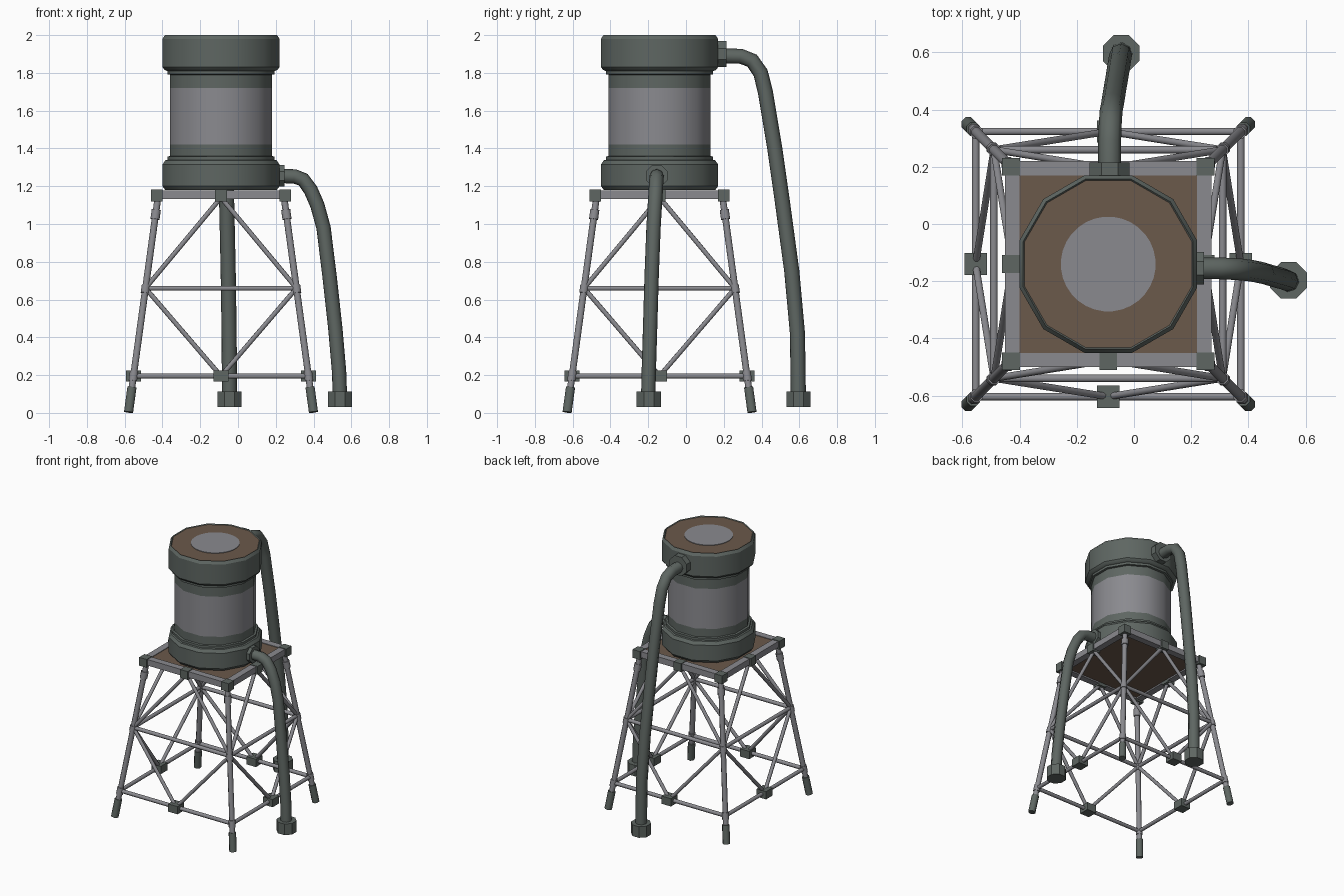
import bpy, bmesh, math
from mathutils import Vector, Matrix

if "Cube" in bpy.data.objects:
    bpy.data.objects.remove(bpy.data.objects["Cube"])

CX, CY = -0.09, -0.14          # tower axis


def mat(name, c):
    m = bpy.data.materials.new(name)
    m.diffuse_color = (*c, 1)
    m.use_nodes = True
    m.node_tree.nodes["Principled BSDF"].inputs["Base Color"].default_value = m.diffuse_color
    return m


DARK = mat("dark green grey", (0.112, 0.133, 0.122))
GREY = mat("light grey", (0.255, 0.255, 0.275))
BROWN = mat("rust brown", (0.145, 0.100, 0.070))


def finish(name, bm, mats, smooth=None):
    bmesh.ops.recalc_face_normals(bm, faces=bm.faces)
    me = bpy.data.meshes.new(name)
    bm.to_mesh(me)
    bm.free()
    for m in mats:
        me.materials.append(m)
    ob = bpy.data.objects.new(name, me)
    bpy.context.collection.objects.link(ob)
    if smooth:
        me.shade_smooth()
        bpy.ops.object.select_all(action='DESELECT')
        ob.select_set(True)
        bpy.context.view_layer.objects.active = ob
        bpy.ops.object.shade_smooth_by_angle(angle=math.radians(smooth))
    return ob


def add_box(bm, c, s):
    bmesh.ops.create_cube(bm, size=1, matrix=Matrix.Translation(c) @ Matrix.Diagonal((*s, 1)))


def add_rod(bm, a, b, r, n=8):
    a, b = Vector(a), Vector(b)
    d = b - a
    q = d.to_track_quat('Z', 'Y').to_matrix().to_4x4()
    bmesh.ops.create_cone(bm, cap_ends=True, segments=n, radius1=r, radius2=r, depth=d.length,
                          matrix=Matrix.Translation((a + b) / 2) @ q @ Matrix.Rotation(math.pi / n, 4, 'Z'))


def lathe(name, profile, mats, rule=None, n=12):
    """Revolve (apothem, z) points, flat sides facing the axes; ends are capped."""
    bm = bmesh.new()
    k = 1 / math.cos(math.pi / n)
    rings = [[bm.verts.new((CX + r * k * math.cos((i + .5) * math.tau / n),
                            CY + r * k * math.sin((i + .5) * math.tau / n), z)) for i in range(n)]
             for r, z in profile]
    for lo, hi in zip(rings, rings[1:]):
        for i in range(n):
            j = (i + 1) % n
            bm.faces.new((lo[i], lo[j], hi[j], hi[i]))
    bm.faces.new(rings[0])
    bm.faces.new(rings[-1])
    bm.normal_update()
    if rule:
        for f in bm.faces:
            f.material_index = rule(f.calc_center_median())
    return finish(name, bm, mats, 32)


# tank: lower ring, body with painted bands, upper ring
lathe("tank_lower_ring", [(.295, 1.18), (.31, 1.20), (.31, 1.315), (.295, 1.337), (.284, 1.34),
                          (.284, 1.357), (.27, 1.36)], [DARK])
lathe("tank_body", [(.27, 1.34), (.27, 1.42), (.27, 1.72), (.27, 1.83)], [DARK, GREY],
      lambda c: int(1.42 < c.z < 1.72))
lathe("tank_upper_ring", [(.27, 1.79), (.284, 1.793), (.284, 1.81), (.298, 1.815), (.31, 1.83),
                          (.31, 1.98), (.297, 2.0), (.292, 1.994)], [DARK, BROWN],
      lambda c: int(c.z > 1.993 and abs(c.x - CX) < .1 and abs(c.y - CY) < .1))
lathe("lid_disc", [(.165, 1.99), (.165, 1.998)], [GREY], n=32)

# platform: deck, edge beams, corner and middle blocks
bm = bmesh.new()
add_box(bm, (CX, CY, 1.158), (.66, .66, .03))
finish("platform_deck", bm, [BROWN])
bm = bmesh.new()
for s in (-1, 1):
    add_box(bm, (CX, CY + s * .335, 1.155), (.70, .05, .045))
    add_box(bm, (CX + s * .335, CY, 1.155), (.05, .62, .045))
finish("platform_beams", bm, [GREY])
bm = bmesh.new()
for sx in (-1, 0, 1):
    for sy in (-1, 0, 1):
        if sx or sy:
            add_box(bm, (CX + sx * .34, CY + sy * .34, 1.151), (.062, .062, .062))
finish("platform_blocks", bm, [DARK])


def off(z):                     # outward distance of a leg at height z
    return .49 - .137 * z


def leg_pt(sx, sy, z):
    return (CX + sx * off(z), CY + sy * off(z), z)


# legs with feet and sleeves
legs, feet, sleeves = bmesh.new(), bmesh.new(), bmesh.new()
for sx in (-1, 1):
    for sy in (-1, 1):
        add_rod(legs, leg_pt(sx, sy, .02), leg_pt(sx, sy, 1.14), .019)
        add_rod(feet, leg_pt(sx, sy, .004), leg_pt(sx, sy, .135), .026)
        add_rod(sleeves, leg_pt(sx, sy, 1.025), leg_pt(sx, sy, 1.075), .026)
        add_rod(sleeves, leg_pt(sx, sy, .635), leg_pt(sx, sy, .675), .024)
        add_rod(sleeves, leg_pt(sx, sy, .17), leg_pt(sx, sy, .22), .024)
finish("legs", legs, [GREY], 50)
finish("feet", feet, [DARK], 50)
finish("leg_sleeves", sleeves, [GREY], 50)

# bracing: two rails and a diamond of diagonals on each side
rods, blocks = bmesh.new(), bmesh.new()
for k in range(4):
    rot = Matrix.Rotation(k * math.pi / 2, 3, 'Z')

    def P(u, z, o=None):
        return rot @ Vector((u, -(off(z) if o is None else o), 0)) + Vector((CX, CY, z))
    zm, zl = .66, .195
    for z in (zm, zl):
        add_rod(rods, P(-off(z), z), P(off(z), z), .014)
    for s in (-1, 1):
        add_rod(rods, P(0, 1.14, .335), P(s * off(zm), zm), .013)
        add_rod(rods, P(0, zl), P(s * off(zm), zm), .013)
    add_box(blocks, P(0, zl), (.078, .078, .058))
finish("bracing", rods, [GREY], 50)
finish("bracing_blocks", blocks, [DARK])


# pipes swept along a path
def pipe(name, pts, r):
    cu = bpy.data.curves.new(name + "_path", 'CURVE')
    cu.dimensions = '3D'
    cu.bevel_depth, cu.bevel_resolution = r, 2
    sp = cu.splines.new('POLY')
    sp.points.add(len(pts) - 1)
    for p, q in zip(sp.points, pts):
        p.co = (*q, 1)
    tmp = bpy.data.objects.new(name + "_tmp", cu)
    bpy.context.collection.objects.link(tmp)
    me = bpy.data.meshes.new_from_object(tmp.evaluated_get(bpy.context.evaluated_depsgraph_get()))
    bpy.data.objects.remove(tmp)
    bm = bmesh.new()
    bm.from_mesh(me)
    for f in bm.faces:
        f.material_index = 0
    finish(name, bm, [DARK], 50)


pipe("side_pipe", [(.20, -.155, 1.255), (.30, -.155, 1.252), (.345, -.157, 1.235), (.385, -.16, 1.18),
                   (.42, -.165, 1.10), (.453, -.172, .98), (.485, -.182, .72), (.515, -.19, .45),
                   (.535, -.197, .22), (.54, -.2, .08)], .038)
pipe("back_pipe", [(-.085, .15, 1.89), (-.085, .29, 1.888), (-.083, .35, 1.865), (-.08, .395, 1.80),
                   (-.075, .42, 1.70), (-.067, .47, 1.40), (-.06, .51, 1.12), (-.052, .56, .75),
                   (-.047, .59, .42), (-.045, .595, .08)], .04)

# pipe flanges and end caps, octagonal
bm = bmesh.new()
k = 1 / math.cos(math.pi / 8)
add_rod(bm, (.19, -.155, 1.255), (.245, -.155, 1.255), .057 * k)
add_rod(bm, (-.085, .14, 1.90), (-.085, .215, 1.90), .07 * k)
finish("pipe_flanges", bm, [DARK])
bm = bmesh.new()
add_rod(bm, (.54, -.197, .03), (.54, -.197, .113), .064 * k)
add_rod(bm, (-.045, .596, .03), (-.045, .596, .113), .064 * k)
finish("pipe_end_caps", bm, [DARK])
